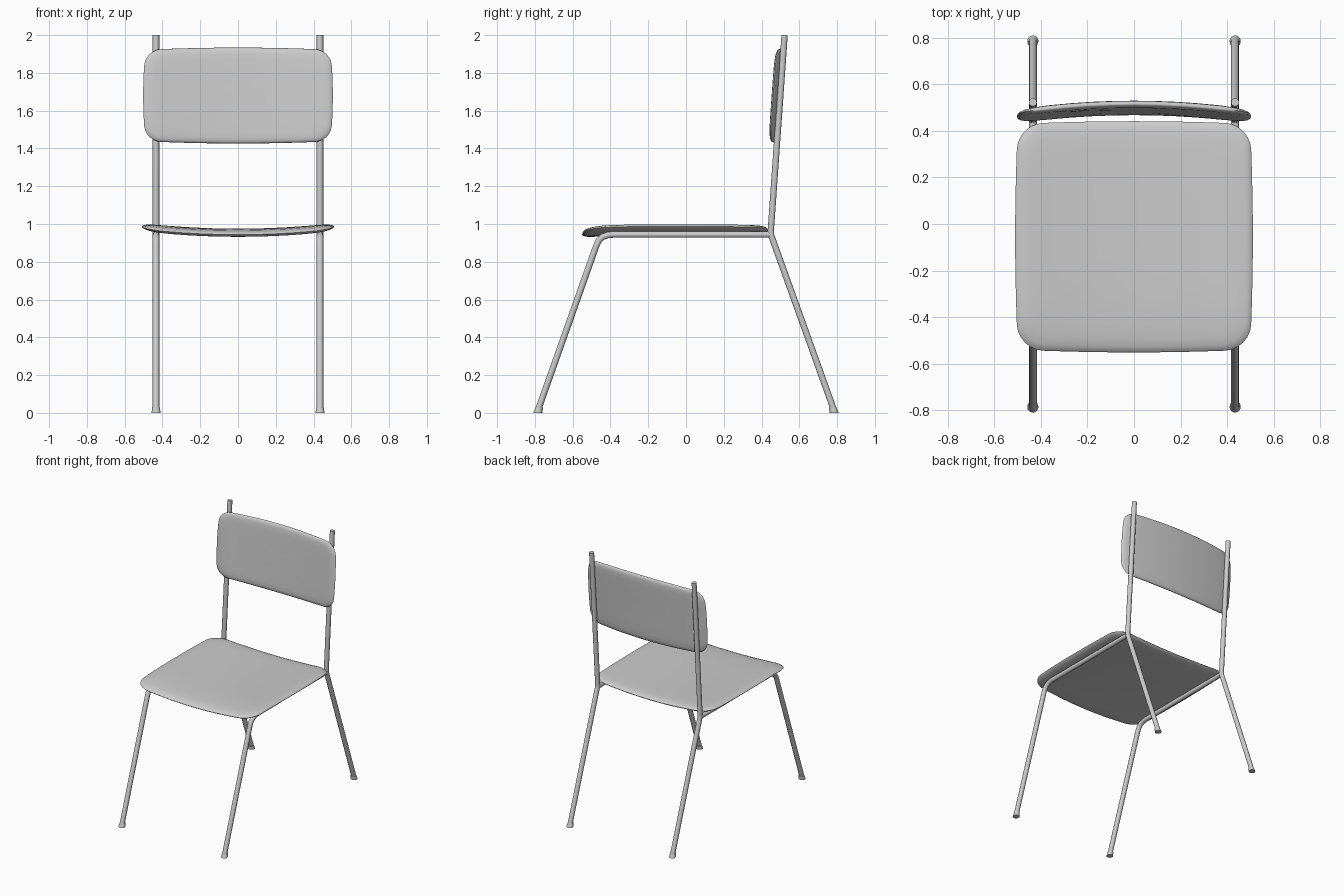
import bpy, bmesh, math

if "Cube" in bpy.data.objects:
    bpy.data.objects.remove(bpy.data.objects["Cube"])

TUBE_X = 0.434
TUBE_R = 0.0175


def smooth(obj, angle=50):
    bpy.ops.object.select_all(action='DESELECT')
    obj.select_set(True)
    bpy.context.view_layer.objects.active = obj
    bpy.ops.object.shade_smooth_by_angle(angle=math.radians(angle))


def tube(name, side, path):
    """Round steel tube following (y, z) points in a side plane."""
    cu = bpy.data.curves.new(name, 'CURVE')
    cu.dimensions = '3D'
    cu.bevel_depth = TUBE_R
    cu.bevel_resolution = 3
    cu.use_fill_caps = True
    sp = cu.splines.new('POLY')
    sp.points.add(len(path) - 1)
    for p, (y, z) in zip(sp.points, path):
        p.co = (side * TUBE_X, y, z, 1)
    obj = bpy.data.objects.new(name, cu)
    bpy.context.collection.objects.link(obj)
    bpy.ops.object.select_all(action='DESELECT')
    obj.select_set(True)
    bpy.context.view_layer.objects.active = obj
    bpy.ops.object.convert(target='MESH')
    smooth(bpy.context.object)


def outline(a, b, r, n=8):
    """Rounded rectangle, half sizes a and b, with slightly bowed edges."""
    arc = [i * math.pi / 12 for i in range(7)]
    pts = []
    for k, (sx, sy) in enumerate([(1, 1), (-1, 1), (-1, -1), (1, -1)]):
        for t in arc:
            t += k * math.pi / 2
            pts.append((sx * (a - r) + r * math.cos(t), sy * (b - r) + r * math.sin(t)))
        # straight run to the next corner
        x0, y0 = pts[-1]
        nx, ny = [(-1, 1), (-1, -1), (1, -1), (1, 1)][k]
        t = (k + 1) * math.pi / 2
        x1, y1 = nx * (a - r) + r * math.cos(t), ny * (b - r) + r * math.sin(t)
        pts += [(x0 + (x1 - x0) * i / n, y0 + (y1 - y0) * i / n) for i in range(1, n)]
    return [(x - 0.012 * (y / b) ** 2 * x / a, y - 0.012 * (x / a) ** 2 * y / b) for x, y in pts]


def panel(name, a, b, r, half, place):
    """Pillow-edged plate; place(u, v, w) bends it into position."""
    pts = outline(a, b, r)
    # (inset from edge, height) from the top centre round to the bottom centre
    top = [(0.75, 1), (0.5, 1), (0.25, 1), (0.12, 0.95), (0.05, 0.75), (0.015, 0.42)]
    rings = top + [(0, 0)] + [(s, -h) for s, h in reversed(top)]
    bm = bmesh.new()
    loops = [[bm.verts.new(place(u * (1 - s), v * (1 - s), h * half)) for u, v in pts]
             for s, h in rings]
    n = len(pts)
    for la, lb in zip(loops, loops[1:]):
        for i in range(n):
            j = (i + 1) % n
            bm.faces.new((la[i], la[j], lb[j], lb[i]))
    for loop, h in ((loops[0], half), (loops[-1], -half)):
        c = bm.verts.new(place(0, 0, h))
        for i in range(n):
            bm.faces.new((c, loop[i], loop[(i + 1) % n]))
    bmesh.ops.recalc_face_normals(bm, faces=bm.faces)
    me = bpy.data.meshes.new(name)
    bm.to_mesh(me)
    bm.free()
    obj = bpy.data.objects.new(name, me)
    bpy.context.collection.objects.link(obj)
    smooth(obj, 80)


# Frame tubes and feet, both sides
front = (-0.785, 0.01)
bend = [(-0.475, 0.885), (-0.462, 0.912), (-0.442, 0.931), (-0.415, 0.941), (-0.385, 0.944)]
for side, label in ((-1, "left"), (1, "right")):
    tube(f"front_leg_and_rail_{label}", side, [front] + bend + [(0.445, 0.944)])
    tube(f"back_leg_and_upright_{label}", side,
         [(0.785, 0.01), (0.46, 0.915), (0.451, 0.94), (0.449, 0.967), (0.522, 2.0)])
    for y, end in ((-0.785, "front"), (0.785, "back")):
        bpy.ops.mesh.primitive_cone_add(vertices=16, radius1=0.024, radius2=0.02, depth=0.028,
                                        location=(side * TUBE_X, y, 0.014))
        foot = bpy.context.object
        foot.name = f"foot_{end}_{label}"
        for v in foot.data.vertices:
            if v.co.z > 0:
                v.co.y -= math.copysign(0.009, y)
        smooth(foot)


# Seat: dished across its width, front edge dropping slightly
def seat_place(u, v, w):
    drop = 0.014 * max(0, (-v - 0.25) / 0.25) ** 2
    return (u, v - 0.055, 0.957 + 0.029 * (u / 0.51) ** 2 + w - drop)


# Backrest: curved round the sitter and leaning with the uprights
def back_place(u, v, w):
    return (u, 0.498 + 0.071 * v - 0.036 * (u / 0.5) ** 2 - w, 1.68 + v)


panel("seat", 0.51, 0.496, 0.11, 0.018, seat_place)
panel("backrest", 0.502, 0.254, 0.085, 0.016, back_place)
